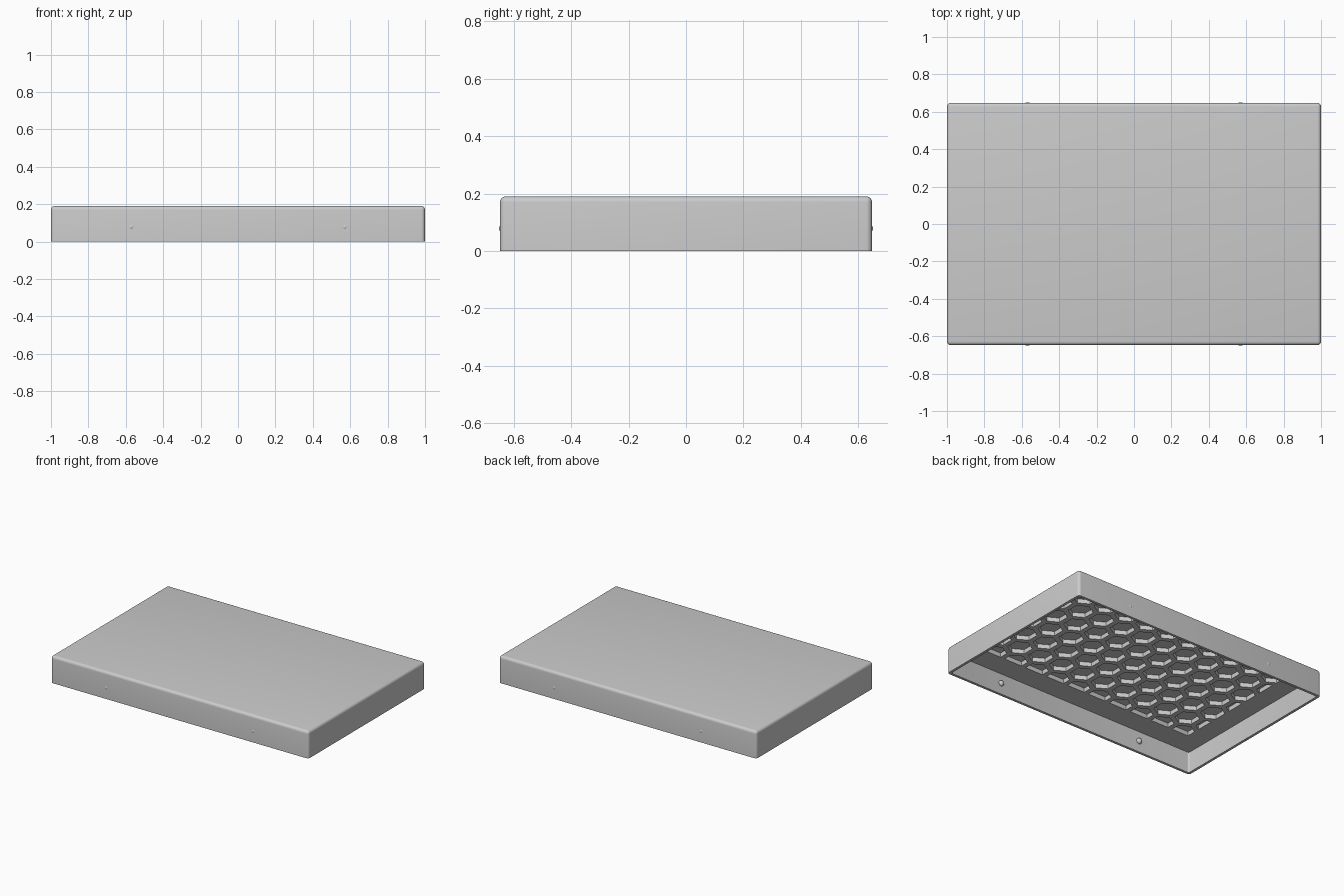
import bpy, bmesh
from math import sin, cos, pi, radians
from mathutils import Vector

cube = bpy.data.objects.get("Cube")
if cube:
    bpy.data.objects.remove(cube, do_unlink=True)

grey = bpy.data.materials.new("plain_grey")
grey.use_nodes = True
grey.diffuse_color = (0.6, 0.6, 0.6, 1)
grey.node_tree.nodes["Principled BSDF"].inputs["Base Color"].default_value = grey.diffuse_color

HX, HY, HEIGHT = 1.0, 0.648, 0.19
WALL, CEILING = 0.018, 0.147


def make_object(name, bm):
    bmesh.ops.recalc_face_normals(bm, faces=bm.faces)
    mesh = bpy.data.meshes.new(name)
    bm.to_mesh(mesh)
    bm.free()
    obj = bpy.data.objects.new(name, mesh)
    obj.data.materials.append(grey)
    bpy.context.collection.objects.link(obj)
    return obj


def block(name, hx, hy, z0, z1, radius, round_top):
    """Box with rounded upright edges and, if asked, a rounded top rim."""
    bm = bmesh.new()
    bmesh.ops.create_cube(bm, size=1)
    for v in bm.verts:
        v.co = (v.co.x * 2 * hx, v.co.y * 2 * hy, z1 if v.co.z > 0 else z0)
    edges = [e for e in bm.edges
             if abs(e.verts[0].co.z - e.verts[1].co.z) > 0.01
             or (round_top and e.verts[0].co.z > z1 - 0.001 and e.verts[1].co.z > z1 - 0.001)]
    bmesh.ops.bevel(bm, geom=edges, offset=radius, segments=5, profile=0.5, affect='EDGES')
    return make_object(name, bm)


def honeycomb(name, pitch, radius, hx, hy, z0, z1):
    """Hexagonal prisms in staggered rows, trimmed to a rectangle."""
    bm = bmesh.new()
    row_step = pitch * cos(pi / 6)
    for row in range(-3, 4):
        shift = 0.5 if row % 2 else 0
        for col in range(-6, 6):
            cx, cy = (col + shift) * pitch, row * row_step
            ring = [bm.verts.new((cx + radius * sin(k * pi / 3), cy + radius * cos(k * pi / 3), z0))
                    for k in range(6)]
            bm.faces.new(ring)
    for axis, limit in (((1, 0, 0), hx), ((0, 1, 0), hy)):
        for sign in (1, -1):
            normal = Vector(axis) * sign
            bmesh.ops.bisect_plane(bm, geom=bm.verts[:] + bm.edges[:] + bm.faces[:],
                                   plane_co=normal * limit, plane_no=normal, clear_outer=True)
    top = bmesh.ops.extrude_face_region(bm, geom=bm.faces[:], use_keep_orig=True)
    moved = [g for g in top["geom"] if isinstance(g, bmesh.types.BMVert)]
    bmesh.ops.translate(bm, verts=moved, vec=(0, 0, z1 - z0))
    return make_object(name, bm)


def cut(target, cutter):
    mod = target.modifiers.new("cut", 'BOOLEAN')
    mod.operation, mod.solver, mod.object = 'DIFFERENCE', 'EXACT', cutter
    bpy.context.view_layer.objects.active = target
    bpy.ops.object.modifier_apply(modifier=mod.name)
    bpy.data.objects.remove(cutter, do_unlink=True)


def smooth(obj, angle):
    bpy.ops.object.select_all(action='DESELECT')
    obj.select_set(True)
    bpy.context.view_layer.objects.active = obj
    bpy.ops.object.shade_smooth_by_angle(angle=radians(angle))


# Hollow lid, open underneath, with hexagonal pockets in its ceiling
lid = block("lid_shell", HX, HY, 0, HEIGHT, 0.02, True)
cut(lid, block("hollow_cutter", HX - WALL, HY - WALL, -0.1, CEILING, 0.012, False))
cut(lid, honeycomb("pocket_cutter", 0.173, 0.08, 0.84, 0.47, CEILING - 0.03, 0.177))
smooth(lid, 30)

# Small snap studs through the long walls
for side, sy in (("front", -1), ("back", 1)):
    for hand, sx in (("left", 1), ("right", -1)):
        bm = bmesh.new()
        bmesh.ops.create_uvsphere(bm, u_segments=24, v_segments=12, radius=0.02)
        bmesh.ops.translate(bm, verts=bm.verts, vec=(sx * 0.57, sy * 0.631, 0.078))
        smooth(make_object(f"{side}_{hand}_snap_stud", bm), 30)
